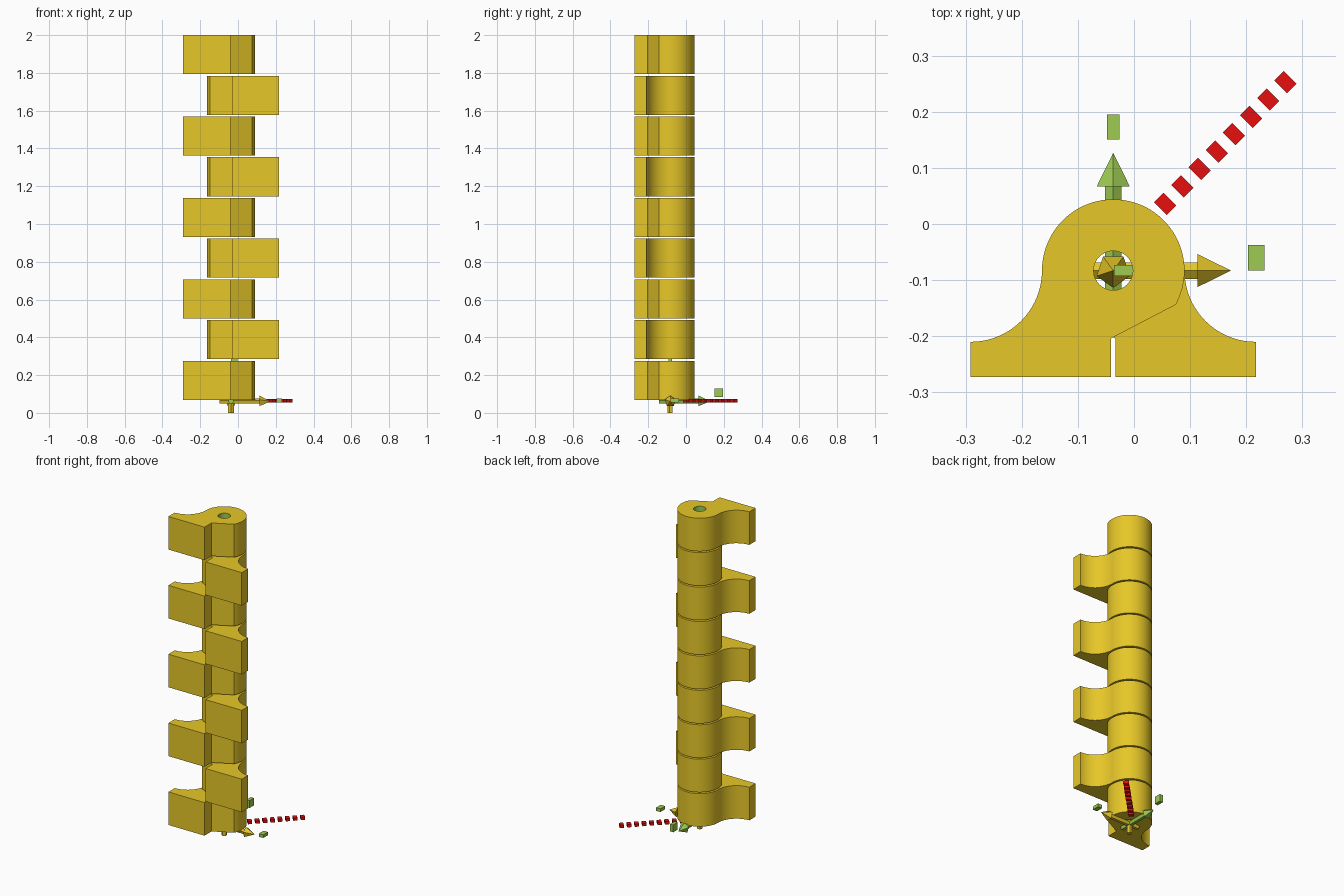
import bpy, bmesh, math
from mathutils import Vector, Matrix

if "Cube" in bpy.data.objects:
    bpy.data.objects.remove(bpy.data.objects["Cube"])

AX, AY = -0.037, -0.083          # hinge axis
R, HOLE = 0.127, 0.035           # knuckle and pin hole radii
BOTTOM, HEIGHT, PITCH = 0.069, 0.207, 0.2155
ORIGIN = Vector((AX, AY, 0.061))


def srgb(hexcode):
    vals = [int(hexcode[i:i + 2], 16) / 255 for i in (0, 2, 4)]
    return [v / 12.92 if v < 0.04045 else ((v + 0.055) / 1.055) ** 2.4 for v in vals] + [1]


def material(name, hexcode):
    m = bpy.data.materials.new(name)
    m.diffuse_color = srgb(hexcode)
    m.use_nodes = True
    m.node_tree.nodes["Principled BSDF"].inputs["Base Color"].default_value = m.diffuse_color
    return m


gold = material("golden_yellow", "F9D72C")
green = material("leaf_green", "9DCB51")
red = material("red", "F01010")


def finish(bm, name, mats, smooth=False):
    bmesh.ops.recalc_face_normals(bm, faces=bm.faces)
    me = bpy.data.meshes.new(name)
    for f in bm.faces:
        f.smooth = smooth
    bm.to_mesh(me)
    bm.free()
    for m in mats:
        me.materials.append(m)
    if smooth:
        me.set_sharp_from_angle(angle=math.radians(25))
    ob = bpy.data.objects.new(name, me)
    bpy.context.collection.objects.link(ob)
    return ob


def arc(cx, cy, r, a0, a1, n):
    angles = [math.radians(a0 + (a1 - a0) * i / n) for i in range(n + 1)]
    return [(cx + r * math.cos(a), cy + r * math.sin(a)) for a in angles]


# Hinge segment profile: round knuckle sweeping into a flat foot
outline = [(-0.254, -0.190), (-0.004, -0.190), (-0.004, -0.121)]
outline += arc(0, 0, R, -28.6, 180, 44)
outline += arc(-0.254, 0, R, 0, -90, 20)[1:]
hole = arc(0, 0, HOLE, 0, 360, 32)[:-1]


def segment(name, z, side):
    bm = bmesh.new()
    edges = []
    for loop in (outline, hole):
        vs = [bm.verts.new((AX + side * x, AY + y, z)) for x, y in loop]
        edges += [bm.edges.new((vs[i - 1], vs[i])) for i in range(len(vs))]
    bmesh.ops.triangle_fill(bm, edges=edges, use_beauty=True)
    ext = bmesh.ops.extrude_face_region(bm, geom=bm.faces[:], use_keep_orig=True)
    top = [v for v in ext["geom"] if isinstance(v, bmesh.types.BMVert)]
    bmesh.ops.translate(bm, verts=top, vec=(0, 0, HEIGHT))
    bm.normal_update()
    # Pin hole wall is green
    for f in bm.faces:
        c = f.calc_center_median()
        if abs(f.normal.z) < 0.5 and math.hypot(c.x - AX, c.y - AY) < HOLE + 0.005:
            f.material_index = 1
    finish(bm, name, [gold, green], smooth=True)


for i in range(9):
    segment(f"hinge_segment_{i + 1}", BOTTOM + i * PITCH, 1 if i % 2 == 0 else -1)


# Axis arrows: five-sided shaft and cone
def arrow(name, direction, mat):
    bm = bmesh.new()
    for start, end, r1, r2 in ((-0.061, 0.15, 0.0155, 0.0155), (0.15, 0.21, 0.031, 0)):
        bmesh.ops.create_cone(bm, cap_ends=True, segments=5, radius1=r1, radius2=r2,
                              depth=end - start,
                              matrix=Matrix.Translation((0, 0, (start + end) / 2)))
    rot = Vector(direction).to_track_quat('Z', 'Y').to_matrix().to_4x4()
    bm.transform(Matrix.Translation(ORIGIN) @ rot)
    finish(bm, name, [mat])


arrow("arrow_right", (1, 0, 0), gold)
arrow("arrow_back", (0, 1, 0), green)
arrow("arrow_up", (0, 0, 1), gold)


# Plain tags
def block(name, centre, size, mat, angle=0):
    bm = bmesh.new()
    bmesh.ops.create_cube(bm, size=1)
    bm.transform(Matrix.Translation(centre) @ Matrix.Rotation(math.radians(angle), 4, 'Z')
                 @ Matrix.Diagonal((*size, 1)))
    finish(bm, name, [mat])


block("tag_right", (0.218, -0.060, 0.065), (0.03, 0.046, 0.02), green)
block("tag_back", (AX, 0.173, 0.107), (0.022, 0.044, 0.046), green)
block("tag_up", (-0.019, AY, 0.275), (0.034, 0.020, 0.04), green)

# Diagonal row of plain red blocks
for i in range(9):
    t = i / 8
    block(f"red_block_{i + 1}", (0.025 + 0.245 * t, 0.005 + 0.248 * t, 0.065),
          (0.024, 0.032, 0.018), red, 45)
